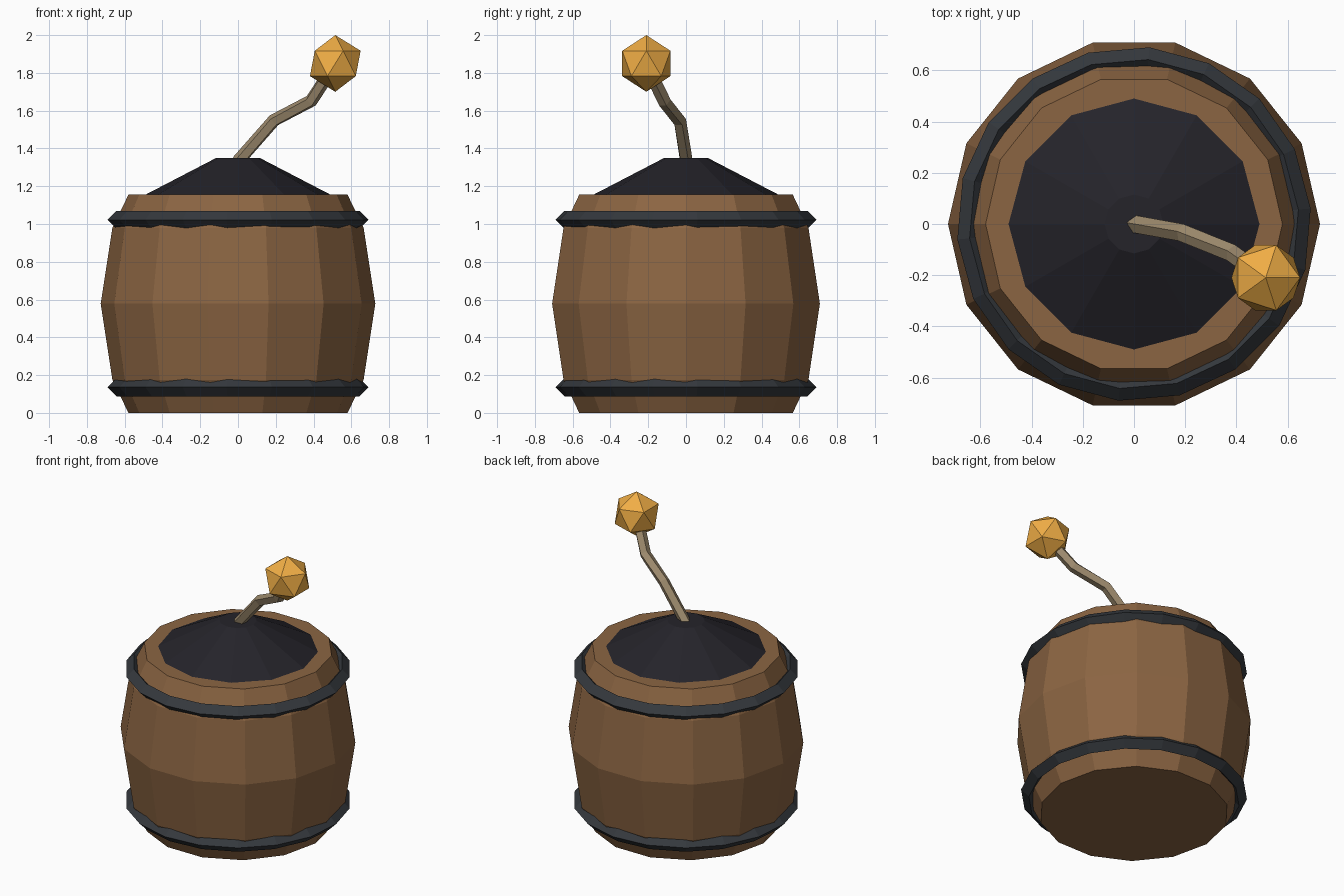
import bpy, bmesh, math
from mathutils import Vector, Matrix

if "Cube" in bpy.data.objects:
    bpy.data.objects.remove(bpy.data.objects["Cube"])


def material(name, rgb):
    m = bpy.data.materials.new(name)
    m.diffuse_color = (*rgb, 1)
    m.use_nodes = True
    m.node_tree.nodes["Principled BSDF"].inputs["Base Color"].default_value = m.diffuse_color
    return m


def finish(bm, name, mat):
    bmesh.ops.recalc_face_normals(bm, faces=bm.faces)
    me = bpy.data.meshes.new(name)
    bm.to_mesh(me)
    bm.free()
    me.materials.append(mat)
    ob = bpy.data.objects.new(name, me)
    bpy.context.collection.objects.link(ob)
    return ob


def skin(bm, rings, closed=False):
    """Bridge successive rings of points; cap the ends unless closed."""
    loops = [[bm.verts.new(p) for p in ring] for ring in rings]
    pairs = list(zip(loops, loops[1:]))
    if closed:
        pairs.append((loops[-1], loops[0]))
    for a, b in pairs:
        n = len(a)
        for i in range(n):
            j = (i + 1) % n
            bm.faces.new((a[i], a[j], b[j], b[i]))
    if not closed:
        bm.faces.new(loops[0][::-1])
        bm.faces.new(loops[-1])


def lathe(name, profile, sides, mat, turn=0.0, closed=False):
    bm = bmesh.new()
    rings = [[(r * math.cos(turn + math.tau * i / sides),
               r * math.sin(turn + math.tau * i / sides), z)
              for i in range(sides)] for r, z in profile]
    skin(bm, rings, closed)
    return finish(bm, name, mat)


wood = material("wood", (0.26, 0.13, 0.055))
iron = material("iron", (0.035, 0.04, 0.047))
dark = material("dark_lid", (0.018, 0.017, 0.023))
rope = material("rope", (0.33, 0.25, 0.15))
gold = material("spark", (0.87, 0.42, 0.06))

# Barrel body
lathe("barrel", [(0.58, 0), (0.665, 0.175), (0.727, 0.578), (0.665, 0.98), (0.58, 1.155)], 14, wood)

# Diamond-section hoops
R, t = 0.645, 0.048
for name, z in (("lower_hoop", 0.136), ("upper_hoop", 1.022)):
    lathe(name, [(R + t, z), (R, z + t), (R - t, z), (R, z - t)], 18, iron,
          turn=math.radians(5), closed=True)

# Conical lid
lathe("lid", [(0.5, 1.15), (0.115, 1.35)], 12, dark)

# Bent fuse: a five-sided tube along a path
path = [Vector(p) for p in ((0, 0, 1.33), (0.19, -0.035, 1.547),
                            (0.385, -0.115, 1.65), (0.515, -0.21, 1.85))]
rings = []
for i, p in enumerate(path):
    d = (path[min(i + 1, 3)] - path[max(i - 1, 0)]).normalized()
    side = d.cross(Vector((0, 0, 1))).normalized()
    up = side.cross(d)
    rings.append([p + 0.036 * (math.cos(a) * up + math.sin(a) * side)
                  for a in (math.tau * k / 5 for k in range(5))])
bm = bmesh.new()
skin(bm, rings)
finish(bm, "fuse", rope)

# Spark at the end of the fuse
bm = bmesh.new()
bmesh.ops.create_icosphere(bm, subdivisions=1, radius=0.15,
                           matrix=Matrix.Translation((0.515, -0.21, 1.85)))
finish(bm, "spark", gold)
